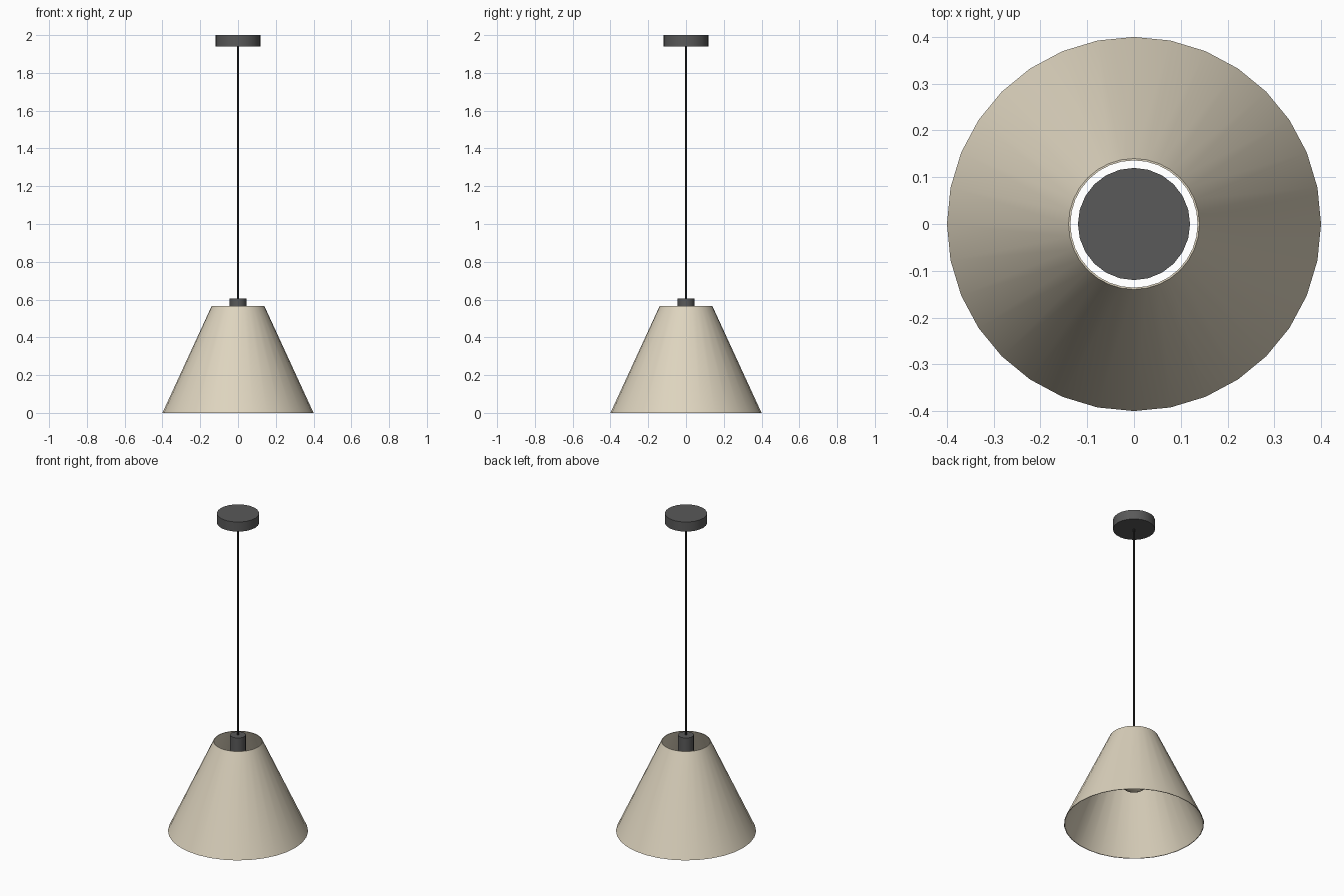
import bpy
import math

cube = bpy.data.objects.get("Cube")
if cube:
    bpy.data.objects.remove(cube, do_unlink=True)


def material(name, colour):
    mat = bpy.data.materials.new(name)
    mat.use_nodes = True
    rgba = (*colour, 1.0)
    mat.diffuse_color = rgba
    mat.node_tree.nodes["Principled BSDF"].inputs["Base Color"].default_value = rgba
    return mat


linen = material("warm linen", (0.73, 0.66, 0.52))
charcoal = material("charcoal metal", (0.10, 0.10, 0.10))
black = material("black cord", (0.03, 0.03, 0.03))
glow = material("cream glass", (0.90, 0.80, 0.60))


def finish(obj, name, mat):
    obj.name = name
    obj.data.name = name
    obj.data.materials.append(mat)
    bpy.ops.object.select_all(action="DESELECT")
    obj.select_set(True)
    bpy.context.view_layer.objects.active = obj
    bpy.ops.object.shade_smooth_by_angle(angle=math.radians(35))
    return obj


def cylinder(name, mat, radius, bottom, top, sides):
    bpy.ops.mesh.primitive_cylinder_add(
        vertices=sides, radius=radius, depth=top - bottom,
        location=(0, 0, (bottom + top) / 2))
    return finish(bpy.context.object, name, mat)


def lathe_ring(name, mat, profile, sides):
    """Revolve a closed (radius, z) profile around the z axis."""
    count = len(profile)
    verts, faces = [], []
    for i in range(sides):
        a = math.tau * i / sides
        verts += [(r * math.cos(a), r * math.sin(a), z) for r, z in profile]
        j = (i + 1) % sides
        for k in range(count):
            n = (k + 1) % count
            faces.append((i * count + k, j * count + k, j * count + n, i * count + n))
    mesh = bpy.data.meshes.new(name)
    mesh.from_pydata(verts, [], faces)
    obj = bpy.data.objects.new(name, mesh)
    bpy.context.collection.objects.link(obj)
    return finish(obj, name, mat)


# Ceiling canopy, hanging cord and bulb holder
cylinder("ceiling_canopy", charcoal, 0.12, 1.94, 2.0, 24)
cylinder("cord", black, 0.005, 0.6, 1.945, 8)
cylinder("bulb_socket", charcoal, 0.045, 0.41, 0.605, 16)

# Round bulb under the socket
bpy.ops.mesh.primitive_uv_sphere_add(
    segments=24, ring_count=16, radius=0.1, location=(0, 0, 0.32))
finish(bpy.context.object, "bulb", glow)

# Thin-walled conical shade, open at both ends
lathe_ring("lamp_shade", linen,
           [(0.4, 0), (0.14, 0.565), (0.136, 0.565), (0.396, 0)], 32)
